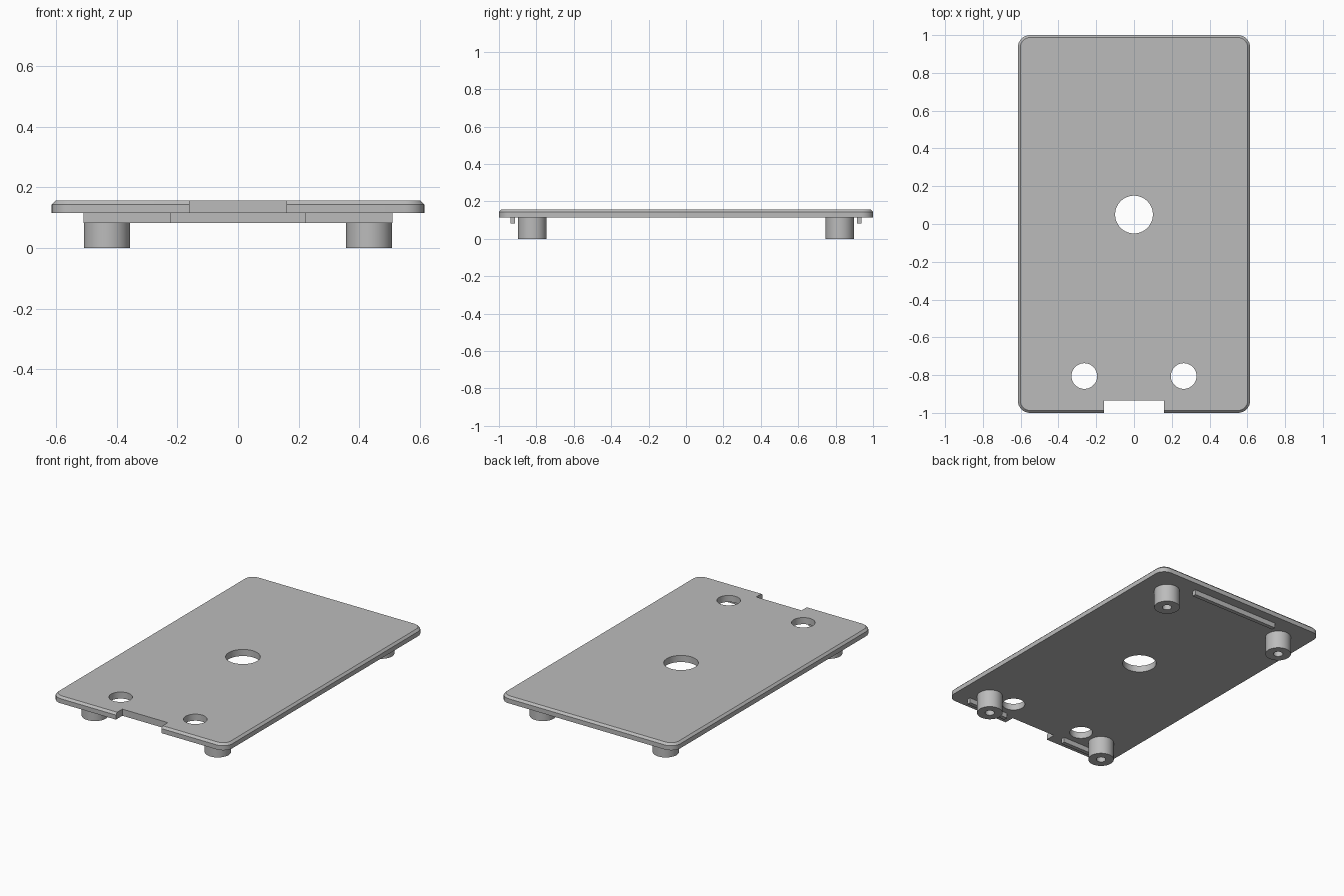
import bpy, bmesh, math

if "Cube" in bpy.data.objects:
    bpy.data.objects.remove(bpy.data.objects["Cube"], do_unlink=True)

grey = bpy.data.materials.new("light grey plastic")
grey.use_nodes = True
colour = (0.5, 0.5, 0.5, 1)
grey.diffuse_color = colour
grey.node_tree.nodes["Principled BSDF"].inputs["Base Color"].default_value = colour

UNDER, TOP, BEVEL = 0.115, 0.157, 0.013   # plate heights and top chamfer


def circle(r, z, x=0, y=0, n=48):
    return [(x + r * math.cos(2 * math.pi * i / n),
             y + r * math.sin(2 * math.pi * i / n), z) for i in range(n)]


def rounded_rect(hx, hy, r, z, steps=8):
    pts = []
    for k, (sx, sy) in enumerate([(1, 1), (-1, 1), (-1, -1), (1, -1)]):
        for i in range(steps + 1):
            a = math.pi / 2 * (k + i / steps)
            pts.append((sx * (hx - r) + r * math.cos(a),
                        sy * (hy - r) + r * math.sin(a), z))
    return pts


def rect(x0, x1, y0, y1, z):
    return [(x0, y0, z), (x1, y0, z), (x1, y1, z), (x0, y1, z)]


def loft(name, rings):
    """Skin a stack of matching rings and cap both ends."""
    bm = bmesh.new()
    loops = [[bm.verts.new(p) for p in ring] for ring in rings]
    for a, b in zip(loops, loops[1:]):
        for i in range(len(a)):
            j = (i + 1) % len(a)
            bm.faces.new((a[i], a[j], b[j], b[i]))
    bm.faces.new(loops[0][::-1])
    bm.faces.new(loops[-1])
    bmesh.ops.recalc_face_normals(bm, faces=bm.faces)
    mesh = bpy.data.meshes.new(name)
    bm.to_mesh(mesh)
    bm.free()
    mesh.materials.append(grey)
    ob = bpy.data.objects.new(name, mesh)
    bpy.context.collection.objects.link(ob)
    return ob


def activate(ob):
    bpy.ops.object.select_all(action='DESELECT')
    ob.select_set(True)
    bpy.context.view_layer.objects.active = ob


def cut(ob, cutter):
    activate(ob)
    mod = ob.modifiers.new("cut", 'BOOLEAN')
    mod.operation, mod.solver, mod.object = 'DIFFERENCE', 'EXACT', cutter
    bpy.ops.object.modifier_apply(modifier=mod.name)
    bpy.data.objects.remove(cutter, do_unlink=True)


# Plate with rounded corners and chamfered top rim
HX, HY, R = 0.615, 1.0, 0.065
plate = loft("cover_plate", [
    rounded_rect(HX, HY, R, UNDER),
    rounded_rect(HX, HY, R, TOP - BEVEL),
    rounded_rect(HX - BEVEL, HY - BEVEL, R - BEVEL, TOP)])

# Through holes and front notch
for x, y, r in [(0, 0.05, 0.1), (-0.263, -0.805, 0.068), (0.263, -0.805, 0.068)]:
    cut(plate, loft("hole_cutter", [circle(r, 0, x, y), circle(r, 0.3, x, y)]))
cut(plate, loft("notch_cutter", [rect(-0.16, 0.16, -1.2, -0.935, z) for z in (0, 0.3)]))
parts = [plate]

# Hollow screw posts under the corners
for sx, side in [(-1, "right"), (1, "left")]:
    for sy, end in [(-1, "front"), (1, "back")]:
        x, y = sx * 0.433, sy * 0.822
        parts.append(loft(f"{end}_{side}_post", [
            circle(r, z, x, y) for r, z in
            [(0.076, UNDER), (0.076, 0), (0.028, 0), (0.028, UNDER - 0.002)]]))

# Locating ribs along both short ends
for name, x0, x1, y in [("front_right_rib", -0.51, -0.222, -0.926),
                        ("front_left_rib", 0.222, 0.51, -0.926),
                        ("back_rib", -0.31, 0.31, 0.926)]:
    parts.append(loft(name, [rect(x0, x1, y - 0.013, y + 0.013, z)
                             for z in (0.083, UNDER)]))

for ob in parts:
    activate(ob)
    bpy.ops.object.shade_smooth_by_angle(angle=math.radians(30))
